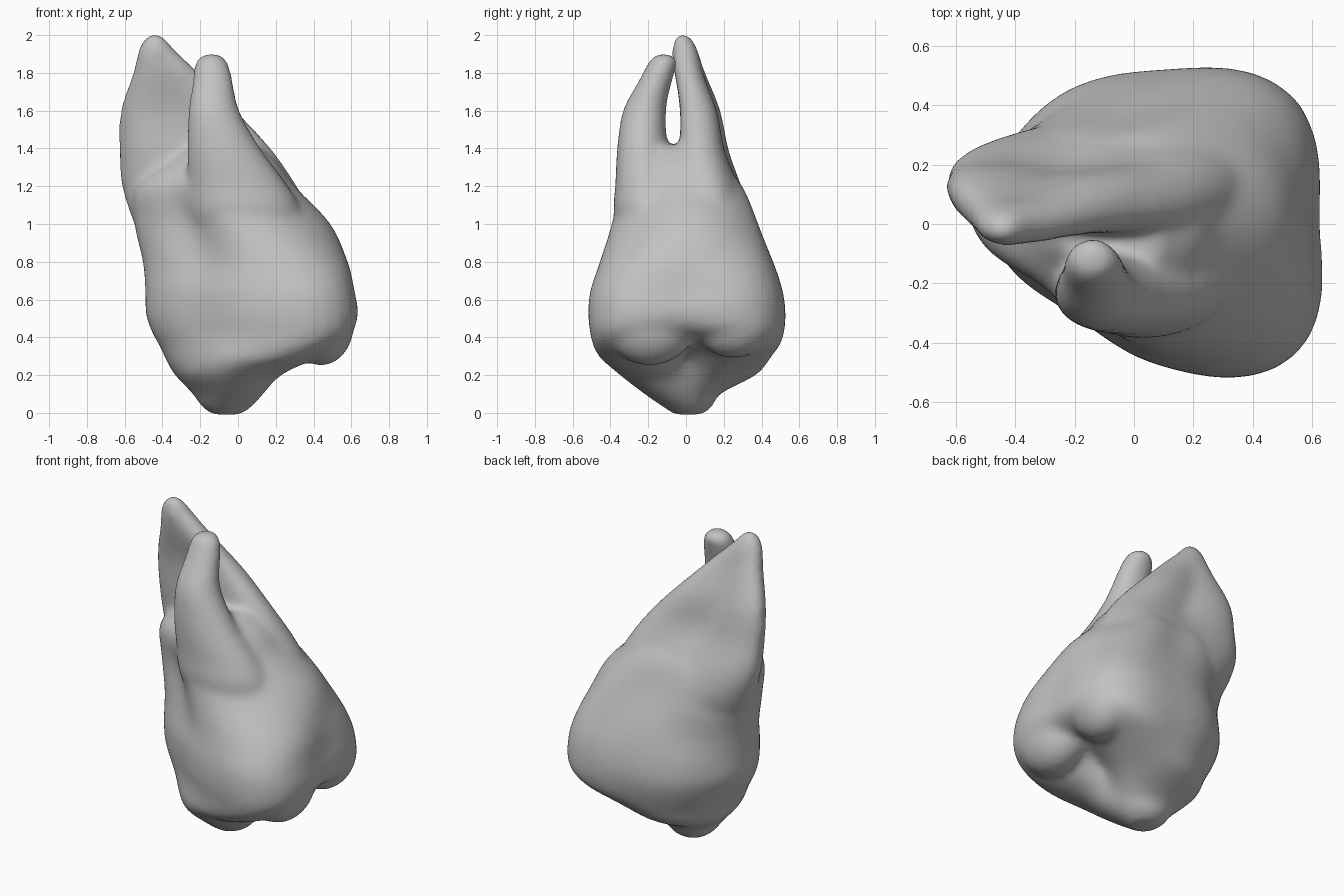
import bpy, bmesh, math
from mathutils import Matrix

cube = bpy.data.objects.get("Cube")
if cube:
    bpy.data.objects.remove(cube)

SEGMENTS = 48
STEPS = 4
ROUND = [1] * 8


def blend(a, b, c, d, t):
    """Smooth curve from b to c."""
    return b + 0.5 * t * (c - a + t * (2*a - 5*b + 4*c - d + t * (3*(b - c) + d - a)))


def refine(rows):
    """Smooth extra rings between the given ones."""
    padded = [rows[0]] + rows + [rows[-1]]
    result = []
    for group in zip(padded, padded[1:], padded[2:], padded[3:]):
        for s in range(STEPS):
            result.append([blend(*values, s / STEPS) for values in zip(*group)])
    return result + [rows[-1]]


def loft(bm, rings):
    """Skin rings of (z, centre x, centre y, radius x, radius y, eight factors from +x counterclockwise)."""
    loops = []
    for z, cx, cy, rx, ry, *f in refine([[*ring[:5], *ring[5]] for ring in rings]):
        loop = []
        for i in range(SEGMENTS):
            k, t = divmod(i * 8 / SEGMENTS, 1)
            k = int(k)
            r = blend(f[k - 1], f[k], f[(k + 1) % 8], f[(k + 2) % 8], t)
            a = math.tau * i / SEGMENTS
            loop.append(bm.verts.new((cx + rx * r * math.cos(a), cy + ry * r * math.sin(a), z)))
        loops.append(loop)
    for low, high in zip(loops, loops[1:]):
        for i in range(SEGMENTS):
            j = (i + 1) % SEGMENTS
            bm.faces.new((low[i], low[j], high[j], high[i]))
    bm.faces.new(loops[0][::-1])
    bm.faces.new(loops[-1])


def lobe(bm, centre, radii):
    bmesh.ops.create_uvsphere(bm, u_segments=32, v_segments=20, radius=1,
                              matrix=Matrix.Translation(centre) @ Matrix.Diagonal((*radii, 1)))


bm = bmesh.new()

# Crown: centre and radii by direction at each height, main cusp up to the web between the roots.
# The short +x radius low down leaves the chewing valley.
crown = [
    (-.01, -.06, .01, [.07] * 8),
    (.03, -.06, .01, [.13] * 8),
    (.1, -.05, 0, [.18, .19, .18, .19, .19, .19, .22, .22]),
    (.2, -.02, 0, [.21, .32, .37, .36, .31, .31, .35, .33]),
    (.28, .03, 0, [.21, .44, .44, .43, .41, .37, .43, .49]),
    (.35, .07, 0, [.28, .55, .48, .49, .48, .4, .45, .57]),
    (.42, .1, 0, [.46, .6, .505, .54, .55, .42, .465, .61]),
    (.52, .1, 0, [.525, .61, .52, .565, .585, .43, .48, .625]),
    (.65, .1, 0, [.505, .59, .505, .555, .59, .43, .475, .605]),
    (.8, .1, .03, [.475, .5, .43, .5, .605, .42, .475, .55]),
    (1.0, 0, .06, [.49, .41, .31, .4, .55, .375, .45, .48]),
    (1.2, -.1, .03, [.4, .34, .26, .34, .44, .32, .37, .39]),
    (1.32, -.1, 0, [.31, .23, .19, .23, .27, .22, .27, .3]),
    (1.42, -.1, -.04, [.19, .14, .13, .13, .13, .13, .15, .18]),
]
loft(bm, [(z, cx, cy, 1, 1, f) for z, cx, cy, f in crown])

# Chewing cusps on the outer side and the back
lobe(bm, (.44, -.19, .47), (.175, .24, .22))
lobe(bm, (.44, .25, .5), (.165, .22, .21))
lobe(bm, (-.02, .26, .37), (.2, .19, .19))

# Broad back root, slanted, with a groove along each side
slanted = [1, 1, .88, 1.1, 1, .9, .9, 1.08]
grooved = [1, .94, .62, 1.13, 1, .92, .75, 1.1]
tapered = [1, .9, .75, 1.1, 1, .95, .85, 1]
loft(bm, [
    (.85, -.03, .12, .42, .22, ROUND),
    (1.0, -.07, .13, .48, .23, ROUND),
    (1.2, -.15, .12, .46, .19, slanted),
    (1.4, -.225, .095, .395, .15, grooved),
    (1.6, -.315, .075, .3, .125, grooved),
    (1.8, -.38, .02, .175, .095, tapered),
    (1.92, -.43, -.005, .1, .068, ROUND),
    (1.985, -.44, -.015, .055, .045, ROUND),
    (2.005, -.44, -.015, .02, .02, ROUND),
])

# Slender front root, flaring into the crown
loft(bm, [
    (.8, .08, -.1, .28, .2, ROUND),
    (1.05, .04, -.17, .3, .21, ROUND),
    (1.2, 0, -.2, .265, .175, ROUND),
    (1.4, -.075, -.23, .195, .135, ROUND),
    (1.6, -.128, -.22, .135, .115, ROUND),
    (1.75, -.133, -.165, .108, .09, ROUND),
    (1.85, -.14, -.125, .09, .078, ROUND),
    (1.89, -.14, -.118, .055, .055, ROUND),
    (1.903, -.14, -.118, .02, .02, ROUND),
])

mesh = bpy.data.meshes.new("tooth")
bm.to_mesh(mesh)
bm.free()
tooth = bpy.data.objects.new("tooth", mesh)
bpy.context.collection.objects.link(tooth)

# Fuse the parts and soften the joins
remesh = tooth.modifiers.new("fuse", "REMESH")
remesh.mode = "VOXEL"
remesh.voxel_size = .018
remesh.use_smooth_shade = True
soften = tooth.modifiers.new("soften", "SMOOTH")
soften.factor = .5
soften.iterations = 20

colour = (.54, .54, .54, 1)
grey = bpy.data.materials.new("plain grey")
grey.use_nodes = True
grey.diffuse_color = colour
grey.node_tree.nodes["Principled BSDF"].inputs["Base Color"].default_value = colour
mesh.materials.append(grey)
